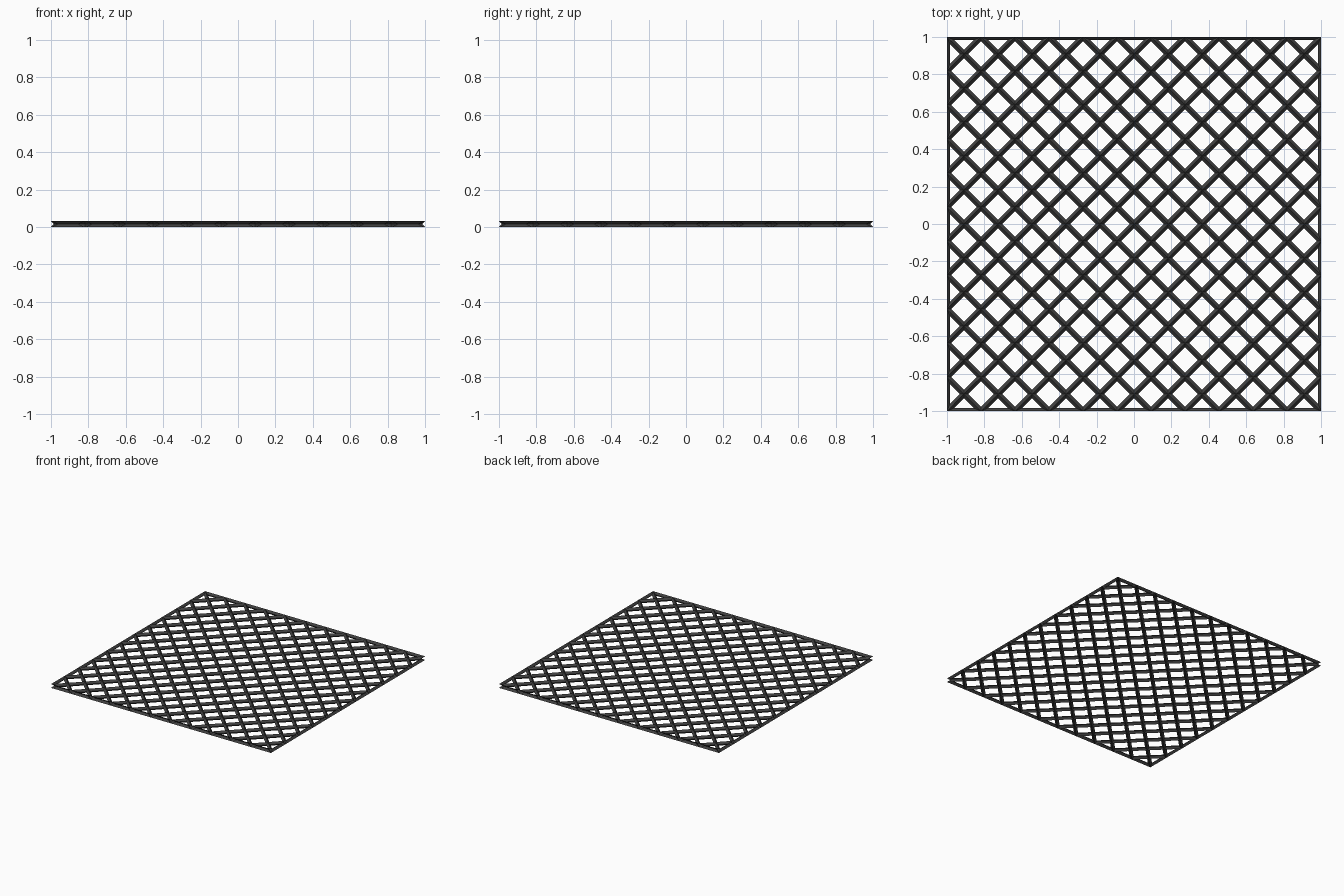
import bpy, bmesh

if "Cube" in bpy.data.objects:
    bpy.data.objects.remove(bpy.data.objects["Cube"])

N = 11            # crossings per side
T = 0.031         # bar thickness
S = 2.0 / N

# Dark metal colour
mat = bpy.data.materials.new("dark grey metal")
mat.diffuse_color = (0.05, 0.05, 0.05, 1)
mat.use_nodes = True
mat.node_tree.nodes["Principled BSDF"].inputs["Base Color"].default_value = mat.diffuse_color

# Flat sheet of diamonds, with half diamonds along the border
bm = bmesh.new()
corner = {(i, j): bm.verts.new((-1 + i * S, -1 + j * S, T / 2))
          for i in range(N + 1) for j in range(N + 1)}
centre = {(i, j): bm.verts.new((-1 + (i + .5) * S, -1 + (j + .5) * S, T / 2))
          for i in range(N) for j in range(N)}


def cell(*verts):
    bm.faces.new([v for v in verts if v])


for i in range(N):
    for j in range(N + 1):
        # diamonds around horizontal cell sides
        cell(corner[i, j], centre.get((i, j - 1)), corner[i + 1, j], centre.get((i, j)))
        # diamonds around vertical cell sides
        cell(corner[j, i], centre.get((j, i)), corner[j, i + 1], centre.get((j - 1, i)))
bm.normal_update()
me = bpy.data.meshes.new("lattice_panel")
bm.to_mesh(me)
bm.free()
me.materials.append(mat)
panel = bpy.data.objects.new("lattice_panel", me)
bpy.context.collection.objects.link(panel)

# Turn every edge into a diamond-section bar, leaving the rim open outward
wire = panel.modifiers.new("bars", 'WIREFRAME')
wire.thickness = T
wire.offset = 0
wire.use_boundary = False
wire.use_replace = True
wire.use_even_offset = True
wire.use_relative_offset = False
